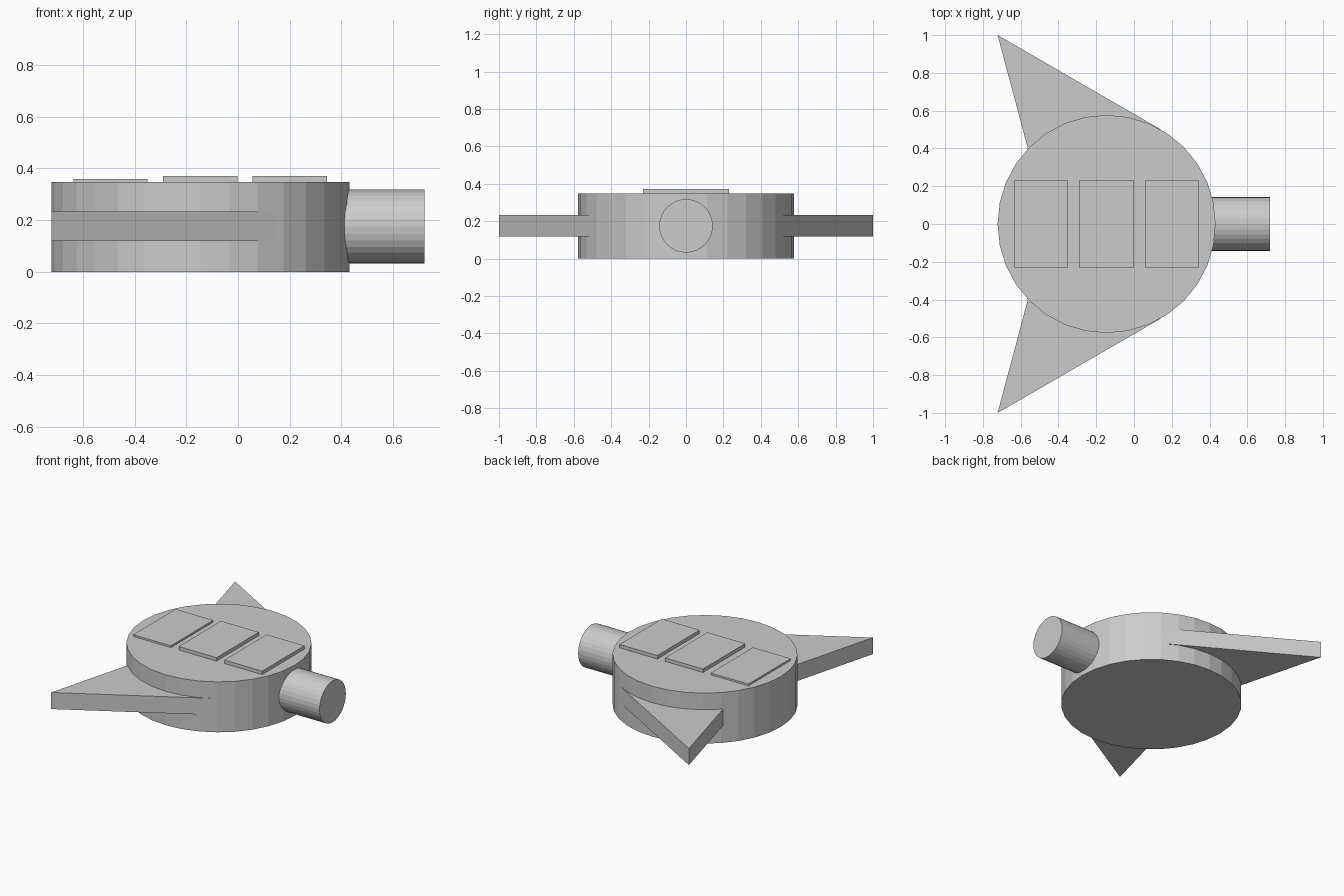
import bpy, bmesh
from math import pi

if "Cube" in bpy.data.objects:
    bpy.data.objects.remove(bpy.data.objects["Cube"])

BODY_X, BODY_R, BODY_H = -0.145, 0.577, 0.347


def cylinder(name, radius, depth, loc, rot=(0, 0, 0)):
    bpy.ops.mesh.primitive_cylinder_add(vertices=32, radius=radius, depth=depth,
                                        location=loc, rotation=rot)
    bpy.context.object.name = name


def box(name, x0, x1, half_y, z0, z1):
    bpy.ops.mesh.primitive_cube_add(size=1, location=((x0 + x1) / 2, 0, (z0 + z1) / 2))
    ob = bpy.context.object
    ob.name = name
    ob.scale = (x1 - x0, half_y * 2, z1 - z0)


def prism(name, outline, z0, z1):
    bm = bmesh.new()
    face = bm.faces.new([bm.verts.new((x, y, z0)) for x, y in outline])
    top = bmesh.ops.extrude_face_region(bm, geom=[face])["geom"]
    bmesh.ops.translate(bm, vec=(0, 0, z1 - z0),
                        verts=[v for v in top if isinstance(v, bmesh.types.BMVert)])
    bmesh.ops.recalc_face_normals(bm, faces=bm.faces)
    mesh = bpy.data.meshes.new(name)
    bm.to_mesh(mesh)
    bm.free()
    ob = bpy.data.objects.new(name, mesh)
    bpy.context.collection.objects.link(ob)


# Round hull
cylinder("hull", BODY_R, BODY_H, (BODY_X, 0, BODY_H / 2))

# Side nozzle along x
cylinder("nozzle", 0.143, 0.36, (0.541, 0, 0.175), (0, pi / 2, 0))

# Swept fins, mirrored across y
for side, s in (("left", 1), ("right", -1)):
    prism(side + "_fin", [(-0.722, s * 1.0), (-0.53, s * 0.28), (0.143, s * 0.5)], 0.119, 0.233)

# Flat deck panels; the rear one is slightly lower
for i, (x0, x1, top) in enumerate([(-0.636, -0.35, 0.36), (-0.29, -0.002, 0.371),
                                   (0.057, 0.345, 0.371)]):
    box(f"deck_panel_{i + 1}", x0, x1, 0.23, BODY_H - 0.03, top)
